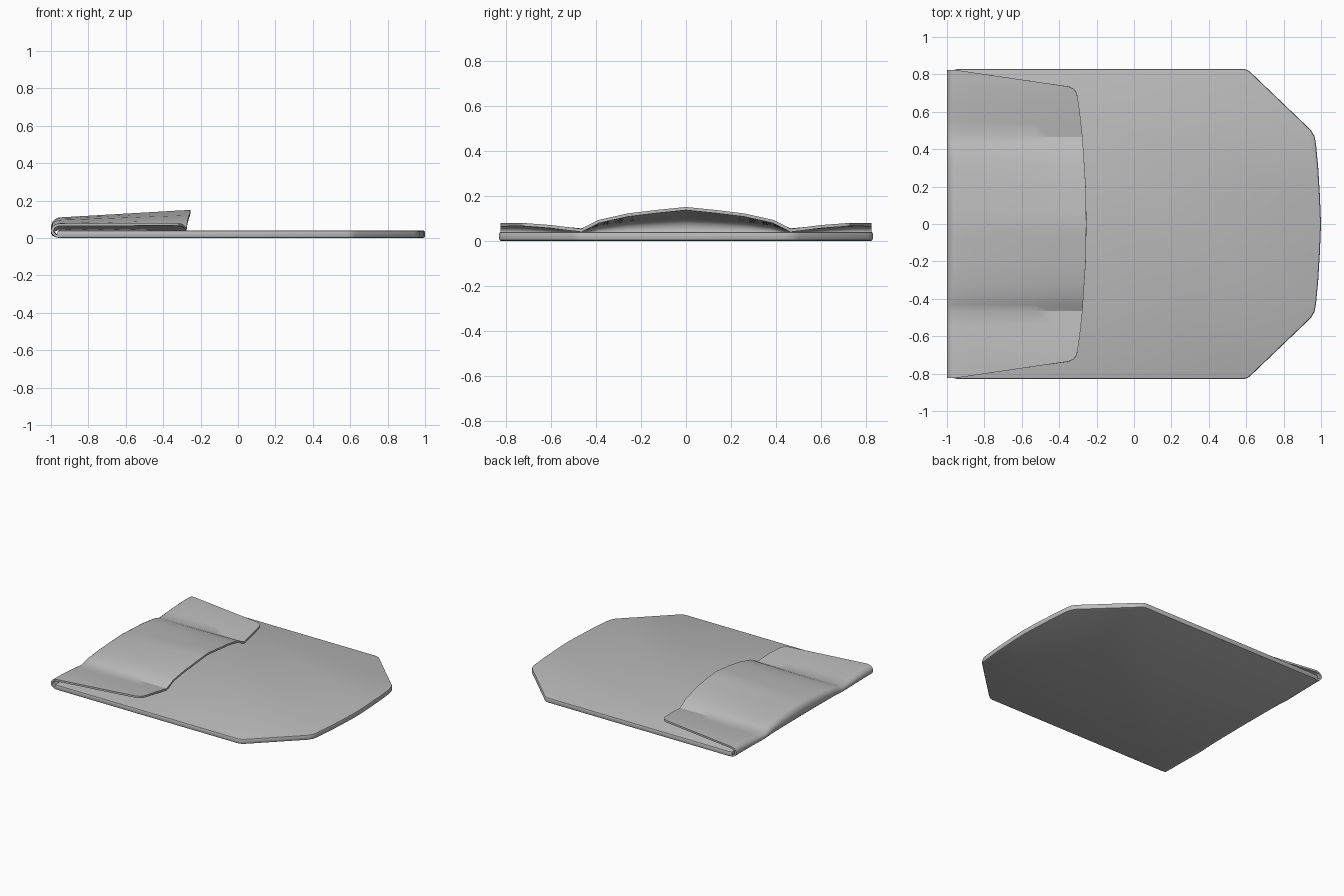
import bpy, bmesh, math

if "Cube" in bpy.data.objects:
    bpy.data.objects.remove(bpy.data.objects["Cube"])

gray = bpy.data.materials.new("plain gray")
gray.diffuse_color = (0.5, 0.5, 0.5, 1)
gray.use_nodes = True
gray.node_tree.nodes["Principled BSDF"].inputs["Base Color"].default_value = gray.diffuse_color


def interp(table, t):
    """Piecewise linear lookup in (position, value) pairs."""
    for (a, va), (b, vb) in zip(table, table[1:]):
        if t <= b:
            return va + (vb - va) * (t - a) / (b - a)
    return table[-1][1]


def add_object(name, bm):
    mesh = bpy.data.meshes.new(name)
    bm.to_mesh(mesh)
    bm.free()
    ob = bpy.data.objects.new(name, mesh)
    bpy.context.collection.objects.link(ob)
    mesh.materials.append(gray)
    return ob


def smooth(ob, degrees):
    bpy.ops.object.select_all(action='DESELECT')
    ob.select_set(True)
    bpy.context.view_layer.objects.active = ob
    bpy.ops.object.shade_smooth_by_angle(angle=math.radians(degrees))


# Base plate: mirrored half outline, extruded, rim rounded
half = [(1.0, 0), (0.994, 0.15), (0.985, 0.3), (0.973, 0.43), (0.965, 0.47),
        (0.945, 0.503), (0.63, 0.805), (0.61, 0.822), (0.585, 0.83),
        (-0.94, 0.83), (-0.965, 0.823)]
outline = half + [(x, -y) for x, y in reversed(half[1:])]
bm = bmesh.new()
face = bm.faces.new([bm.verts.new((x, y, 0)) for x, y in outline])
top = bmesh.ops.extrude_face_region(bm, geom=[face])["geom"]
bmesh.ops.translate(bm, vec=(0, 0, 0.04),
                    verts=[v for v in top if isinstance(v, bmesh.types.BMVert)])
bmesh.ops.recalc_face_normals(bm, faces=bm.faces[:])
rim = [e for e in bm.edges
       if abs(e.verts[0].co.z - e.verts[1].co.z) < 1e-5]
bmesh.ops.bevel(bm, geom=rim, offset=0.01, segments=2, profile=0.5,
                affect='EDGES')
smooth(add_object("base_plate", bm), 30)

# Folded flap: arched sheet that curls around the left edge
FOLD_X = -0.95
height_at_fold = [(0, 0.11), (0.13, 0.104), (0.26, 0.096), (0.39, 0.079),
                  (0.465, 0.055), (0.7, 0.077), (0.83, 0.078)]
height_at_end = [(0, 0.15), (0.13, 0.137), (0.26, 0.121), (0.39, 0.092),
                 (0.465, 0.053), (0.6, 0.07), (0.735, 0.08), (0.83, 0.08)]
end_x = [(0, -0.255), (0.2, -0.258), (0.465, -0.275), (0.6, -0.29),
         (0.67, -0.3), (0.7, -0.307), (0.722, -0.322), (0.735, -0.35)]
pos = [0, 0.065, 0.13, 0.195, 0.26, 0.325, 0.39, 0.43, 0.465,
       0.53, 0.6, 0.67, 0.7, 0.722, 0.735]
columns = [-y for y in reversed(pos[1:])] + pos


def flap_y(y, x):
    """Spread the outer wings as the flap widens towards the fold."""
    a = abs(y)
    if a <= 0.465:
        return y
    edge = 0.735 + 0.088 * min(1, max(0, (-0.35 - x) / 0.6))
    return math.copysign(0.465 + (a - 0.465) / 0.27 * (edge - 0.465), y)


STEPS, ARC = 8, 10
bm = bmesh.new()
rows = []
for i in range(STEPS + ARC + 1):
    row = []
    for c in columns:
        if i <= STEPS:                       # upper sheet
            t = i / STEPS
            xe = interp(end_x, abs(c))
            x = xe + (FOLD_X - xe) * t
            y = flap_y(c, x)
            z = (interp(height_at_end, abs(y)) * (1 - t)
                 + interp(height_at_fold, abs(y)) * t)
        else:                                # curl down to the base
            ang = math.pi * (i - STEPS) / ARC
            y = flap_y(c, FOLD_X)
            r = interp(height_at_fold, abs(y)) / 2
            x = FOLD_X - 0.05 * math.sin(ang)
            z = r + r * math.cos(ang)
        row.append(bm.verts.new((x, y, z)))
    rows.append(row)
for r0, r1 in zip(rows, rows[1:]):
    for j in range(len(columns) - 1):
        bm.faces.new((r0[j], r0[j + 1], r1[j + 1], r1[j]))
flap = add_object("folded_flap", bm)
smooth(flap, 30)
solid = flap.modifiers.new("thickness", 'SOLIDIFY')
solid.thickness = 0.014
solid.offset = -1
bpy.context.view_layer.objects.active = flap
bpy.ops.object.modifier_apply(modifier=solid.name)
smooth(flap, 30)
